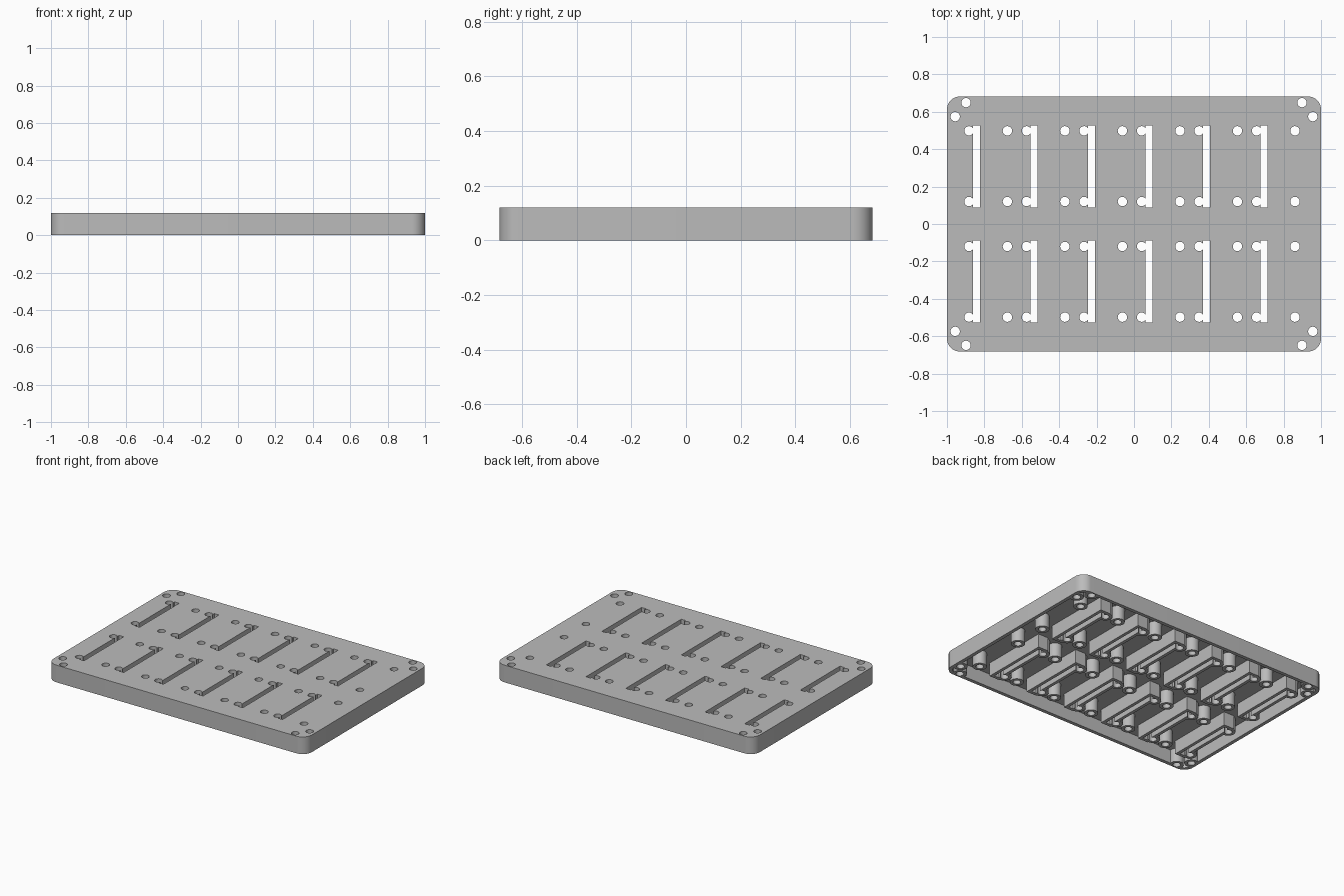
import bpy
import bmesh
from math import cos, sin, pi, radians

cube = bpy.data.objects.get("Cube")
if cube:
    bpy.data.objects.remove(cube, do_unlink=True)

HALF_X, HALF_Y, HEIGHT = 1.0, 0.682, 0.12
CORNER, RIM, SKIN = 0.07, 0.025, 0.025
HOLE, BOSS = 0.025, 0.045
SLOT_HALF, SLOT_WALL = 0.018, 0.022
SLOT_Y0, SLOT_Y1 = 0.088, 0.527
STEP = 0.3075


def circle(x, y, r, n=32):
    return [(x + r * cos(2 * pi * i / n), y + r * sin(2 * pi * i / n)) for i in range(n)]


def rectangle(x0, x1, y0, y1):
    return [(x0, y0), (x1, y0), (x1, y1), (x0, y1)]


def rounded(hx, hy, r, n=12):
    points = []
    for q, (sx, sy) in enumerate([(1, 1), (-1, 1), (-1, -1), (1, -1)]):
        for i in range(n + 1):
            a = (q + i / n) * pi / 2
            points.append((sx * (hx - r) + r * cos(a), sy * (hy - r) + r * sin(a)))
    return points


def prisms(name, outlines, z0, z1):
    """One object made of upright prisms, one for each outline."""
    bm = bmesh.new()
    for outline in outlines:
        face = bm.faces.new([bm.verts.new((x, y, z0)) for x, y in outline])
        top = bmesh.ops.extrude_face_region(bm, geom=[face])["geom"]
        verts = [v for v in top if isinstance(v, bmesh.types.BMVert)]
        bmesh.ops.translate(bm, verts=verts, vec=(0, 0, z1 - z0))
    bmesh.ops.recalc_face_normals(bm, faces=bm.faces)
    mesh = bpy.data.meshes.new(name)
    bm.to_mesh(mesh)
    bm.free()
    obj = bpy.data.objects.new(name, mesh)
    bpy.context.collection.objects.link(obj)
    return obj


def subtract(obj, cutter):
    cutter.hide_render = True
    mod = obj.modifiers.new("cut", "BOOLEAN")
    mod.operation = "DIFFERENCE"
    mod.solver = "EXACT"
    mod.use_self = True
    mod.object = cutter
    bpy.context.view_layer.objects.active = obj
    bpy.ops.object.modifier_apply(modifier=mod.name)
    bpy.data.objects.remove(cutter, do_unlink=True)


# Layout of screw holes and slots
holes, slots = [], []
for column in range(6):
    x = -0.842 + column * STEP
    for side in (-1, 1):
        slots.append((x, side * (SLOT_Y0 + SLOT_Y1) / 2))
        for y in (0.12, 0.498):
            holes += [(x - 0.04, side * y), (x + 0.165, side * y)]
for sx in (-1, 1):
    for sy in (-1, 1):
        holes += [(sx * 0.898, sy * 0.649), (sx * 0.956, sy * 0.574)]


def slot_outlines(grow):
    w, h = SLOT_HALF + grow, (SLOT_Y1 - SLOT_Y0) / 2 + grow
    return [rectangle(x - w, x + w, y - h, y + h) for x, y in slots]


# Hollow underside, leaving the bosses and slot walls standing
cavity = prisms("cavity_cutter",
                [rounded(HALF_X - RIM, HALF_Y - RIM, CORNER - RIM)], -0.05, HEIGHT - SKIN)
subtract(cavity, prisms("slot_walls", slot_outlines(SLOT_WALL), -0.1, HEIGHT + 0.05))
subtract(cavity, prisms("screw_bosses", [circle(x, y, BOSS) for x, y in holes], -0.12, HEIGHT + 0.06))

# Mounting tray
tray = prisms("mounting_tray", [rounded(HALF_X, HALF_Y, CORNER)], 0, HEIGHT)
subtract(tray, cavity)
subtract(tray, prisms("slot_cutter", slot_outlines(0), -0.1, HEIGHT + 0.05))
subtract(tray, prisms("hole_cutter", [circle(x, y, HOLE) for x, y in holes], -0.12, HEIGHT + 0.06))

# Plain grey finish
grey = bpy.data.materials.new("plain_grey")
grey.use_nodes = True
colour = (0.5, 0.5, 0.5, 1)
grey.diffuse_color = colour
grey.node_tree.nodes["Principled BSDF"].inputs["Base Color"].default_value = colour
tray.data.materials.clear()
tray.data.materials.append(grey)
for polygon in tray.data.polygons:
    polygon.material_index = 0

bpy.ops.object.select_all(action="DESELECT")
tray.select_set(True)
bpy.context.view_layer.objects.active = tray
bpy.ops.object.shade_smooth_by_angle(angle=radians(30))
